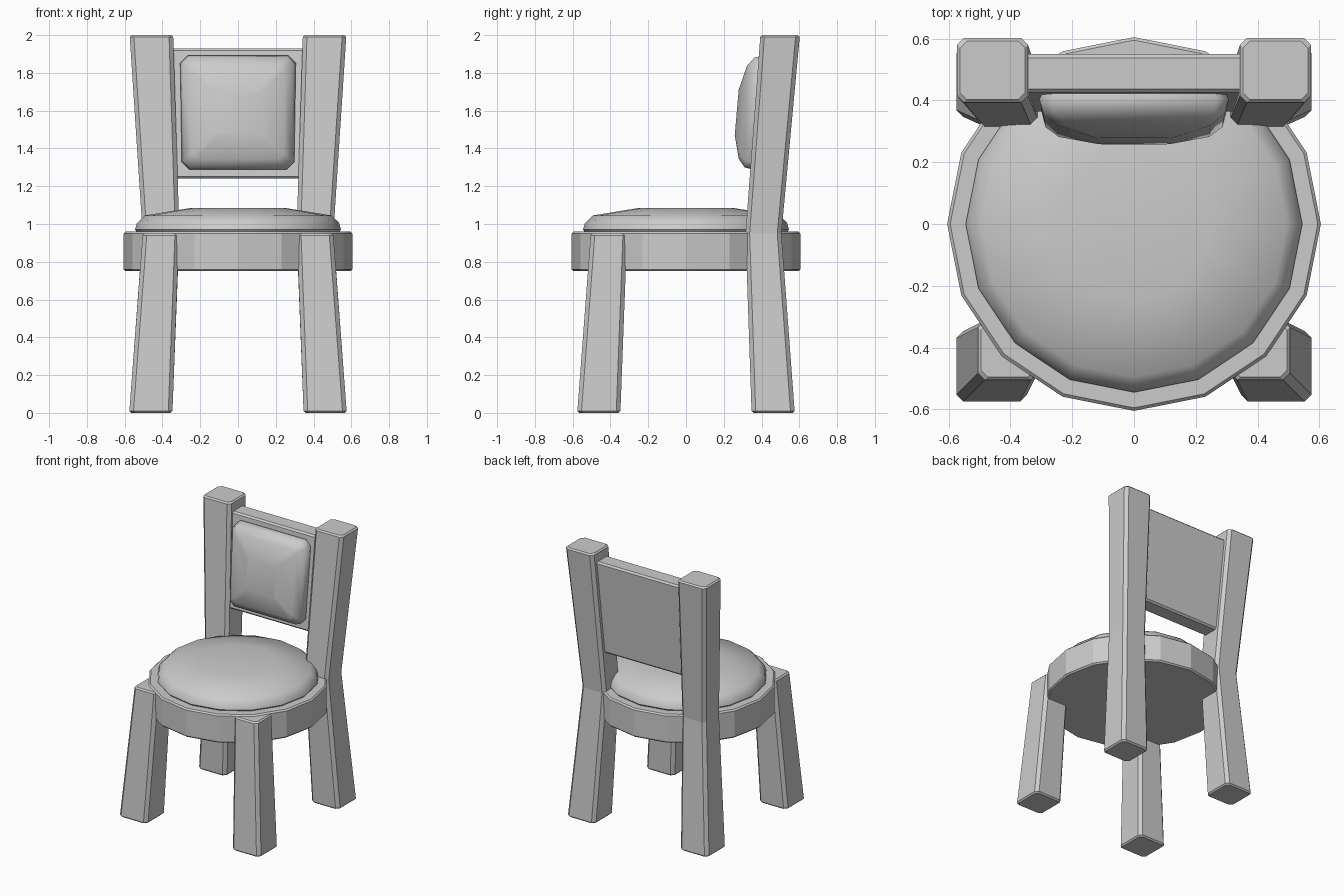
import bpy, bmesh, math

if "Cube" in bpy.data.objects:
    bpy.data.objects.remove(bpy.data.objects["Cube"])


def loft(name, rings, smooth=None):
    """Skin a stack of equal-length point rings and cap both ends."""
    bm = bmesh.new()
    vs = [[bm.verts.new(p) for p in r] for r in rings]
    n = len(vs[0])
    for a, b in zip(vs, vs[1:]):
        for i in range(n):
            j = (i + 1) % n
            bm.faces.new((a[i], a[j], b[j], b[i]))
    bm.faces.new(vs[0])
    bm.faces.new(vs[-1])
    bmesh.ops.recalc_face_normals(bm, faces=bm.faces)
    me = bpy.data.meshes.new(name)
    bm.to_mesh(me)
    bm.free()
    ob = bpy.data.objects.new(name, me)
    bpy.context.collection.objects.link(ob)
    if smooth:
        bpy.ops.object.select_all(action='DESELECT')
        ob.select_set(True)
        bpy.context.view_layer.objects.active = ob
        bpy.ops.object.shade_smooth_by_angle(angle=math.radians(smooth))
    return ob


def cut_rect(x0, x1, y0, y1, c):
    """Rectangle with cut corners, as 8 points."""
    return [(x0 + c, y0), (x1 - c, y0), (x1, y0 + c), (x1, y1 - c),
            (x1 - c, y1), (x0 + c, y1), (x0, y1 - c), (x0, y0 + c)]


def bar(name, sections, c, e):
    """Upright chamfered bar; sections are (z, x0, x1, y0, y1), e is the end bevel."""
    rings = []
    last = len(sections) - 1
    for k, (z, x0, x1, y0, y1) in enumerate(sections):
        body = lambda h, d: [(x, y, h) for x, y in
                             cut_rect(x0 + d, x1 - d, y0 + d, y1 - d, c)]
        if k == 0:
            rings += [body(z, e), body(z + e, 0)]
        elif k == last:
            rings += [body(z - e, 0), body(z, e)]
        else:
            rings.append(body(z, 0))
    return loft(name, rings)


def disc(name, profile, smooth):
    """16-sided turned shape from (radius, z) pairs."""
    return loft(name, [[(r * math.cos(i * math.pi / 8), r * math.sin(i * math.pi / 8), z)
                        for i in range(16)] for r, z in profile], smooth)


# Round seat and its cushion
disc("seat", [(0.595, 0.75), (0.605, 0.76), (0.605, 0.95), (0.595, 0.96)], 20)
disc("seat_cushion", [(0.53, 0.95), (0.545, 0.97), (0.535, 1.005), (0.495, 1.045),
                      (0.25, 1.085)], 50)

# Splayed legs; the back pair continue up as posts
for side, s in (("left", -1), ("right", 1)):
    def xs(a, b):
        return (a, b) if s > 0 else (-b, -a)
    bar("front_leg_" + side, [(0, *xs(0.347, 0.575), -0.575, -0.347),
                              (0.95, *xs(0.312, 0.505), -0.505, -0.312)], 0.022, 0.01)
    bar("back_leg_" + side, [(0, *xs(0.347, 0.575), 0.347, 0.575),
                             (0.95, *xs(0.31, 0.505), 0.315, 0.505),
                             (2.0, *xs(0.343, 0.573), 0.393, 0.602)], 0.022, 0.01)


def front_y(z):
    """Front surface of the leaning back panel."""
    return 0.365 + 0.087 * (z - 1.24)


# Back panel
bar("back_panel", [(1.24, -0.37, 0.37, front_y(1.24), front_y(1.24) + 0.125),
                   (1.93, -0.39, 0.39, front_y(1.93), front_y(1.93) + 0.125)], 0.01, 0.012)

# Back cushion: shrinking cut-corner rings pushed forward from the panel
rings = []
for half, depth, c in ((0.29, -0.02, 0.04), (0.302, 0.015, 0.04), (0.29, 0.06, 0.035),
                       (0.245, 0.095, 0.03), (0.12, 0.127, 0.015)):
    rings.append([(x * (1 + 0.05 * (z - 1.59)), front_y(z) - depth, z)
                  for x, z in cut_rect(-half, half, 1.59 - half, 1.59 + half, c)])
loft("back_cushion", rings, 50)
